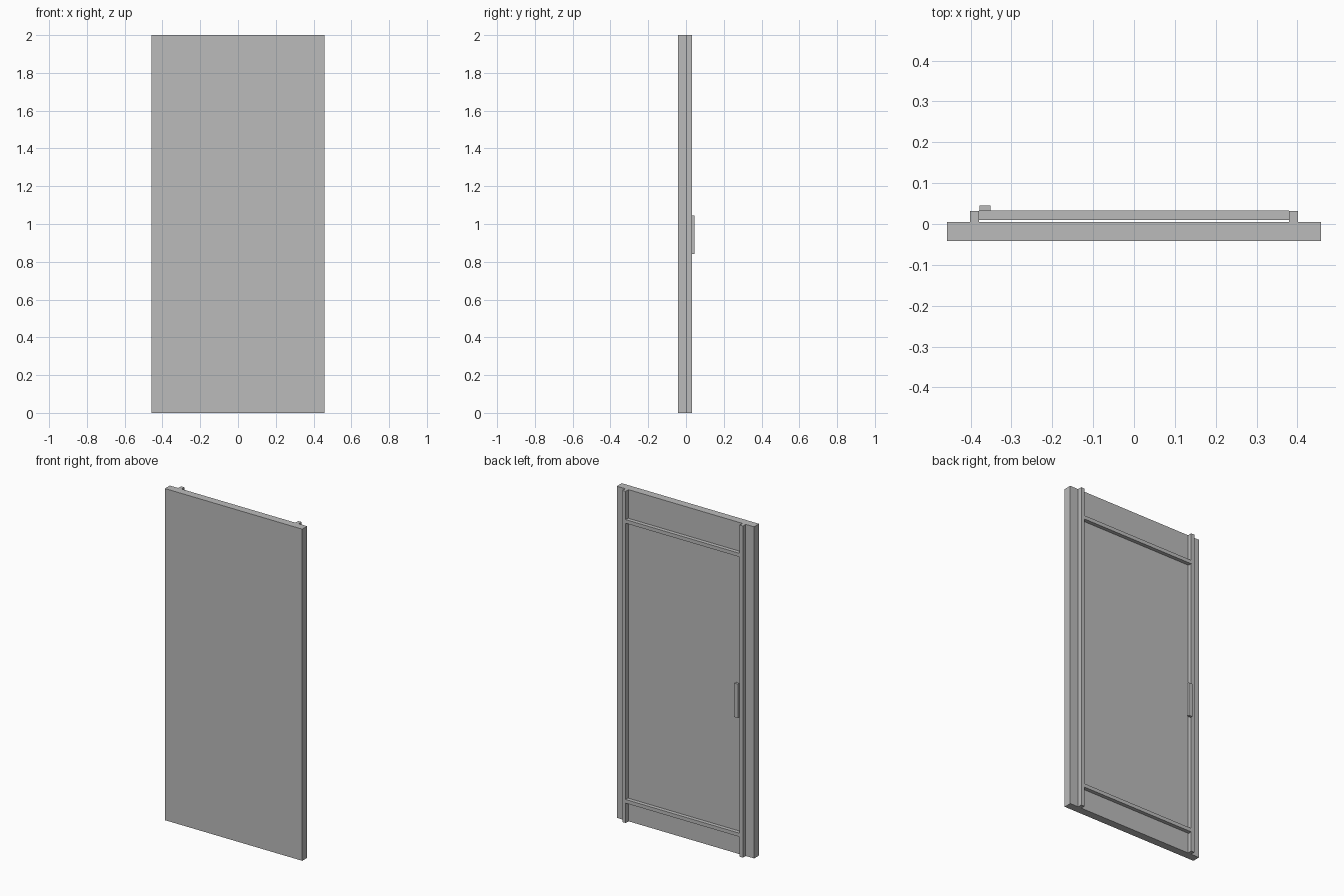
import bpy

old = bpy.data.objects.get("Cube")
if old:
    bpy.data.objects.remove(old, do_unlink=True)

grey = bpy.data.materials.new("plain_grey")
grey.use_nodes = True
COLOUR = (0.5, 0.5, 0.5, 1)
grey.diffuse_color = COLOUR
grey.node_tree.nodes["Principled BSDF"].inputs["Base Color"].default_value = COLOUR


def box(name, x, y, z):
    """Add a box from its (low, high) range on each axis."""
    ranges = (x, y, z)
    bpy.ops.mesh.primitive_cube_add(size=1, location=[(a + b) / 2 for a, b in ranges])
    obj = bpy.context.object
    obj.name = name
    obj.scale = [b - a for a, b in ranges]
    bpy.ops.object.transform_apply(location=False, rotation=False, scale=True)
    obj.data.materials.append(grey)
    return obj


HALF_WIDTH = 0.458
INNER, OUTER = 0.38, 0.402   # frame opening and frame edge
BACK = 0.005                 # rear face of the slab
BAR = 0.022                  # bar thickness

# Main slab
box("door_slab", (-HALF_WIDTH, HALF_WIDTH), (-0.042, BACK), (0, 2))

# Full-height upright bars on the back
box("left_stile", (INNER, OUTER), (BACK, 0.032), (0, 2))
box("right_stile", (-OUTER, -INNER), (BACK, 0.032), (0, 2))

# Cross bars, held just clear of the slab
for name, bottom in (("lower_rail", 0.12), ("upper_rail", 1.808)):
    box(name, (-INNER, INNER), (0.01, 0.033), (bottom, bottom + BAR))

# Pull handle beside the right upright
box("handle", (-0.378, -0.352), (0.03, 0.045), (0.84, 1.045))
